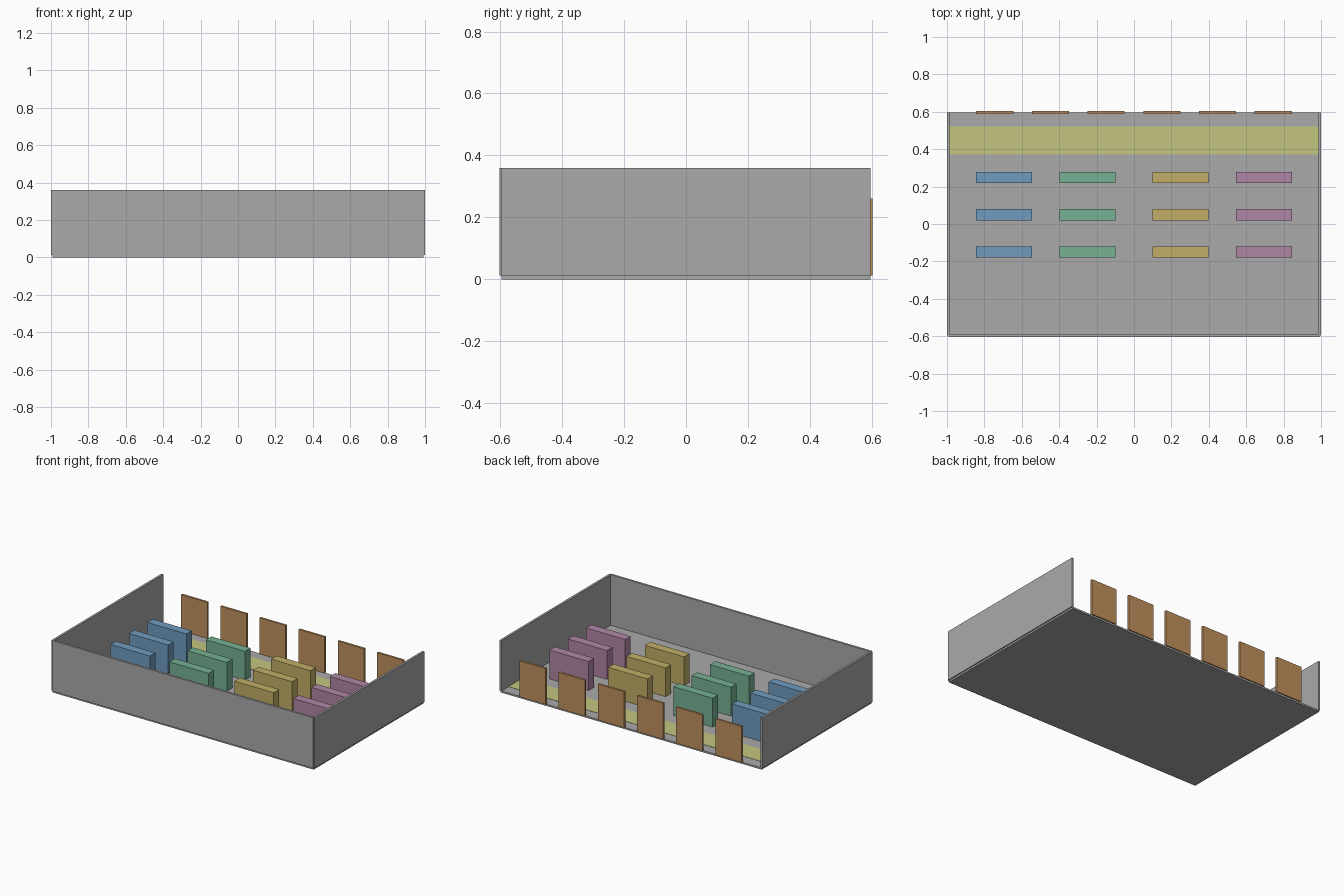
import bpy

cube = bpy.data.objects.get("Cube")
if cube:
    bpy.data.objects.remove(cube, do_unlink=True)

U = 2 / 40.3        # one plan unit; the floor is 40 by 24 of them
SLAB = 0.012        # floor thickness


def material(name, rgb):
    m = bpy.data.materials.new(name)
    m.use_nodes = True
    m.diffuse_color = (*rgb, 1)
    m.node_tree.nodes["Principled BSDF"].inputs["Base Color"].default_value = (*rgb, 1)
    return m


def box(name, x, y, size, mat, base=SLAB):
    """Box centred on plan position x, y (plan units), standing at height base."""
    sx, sy, sz = (s * U for s in size)
    bpy.ops.mesh.primitive_cube_add(size=1, location=(x * U, y * U, base + sz / 2))
    ob = bpy.context.object
    ob.name = name
    ob.scale = (sx, sy, sz)
    bpy.ops.object.transform_apply(location=False, rotation=False, scale=True)
    ob.data.materials.append(mat)
    return ob


grey = material("concrete grey", (0.4, 0.4, 0.4))
yellow = material("lane yellow", (0.56, 0.56, 0.22))
brown = material("door brown", (0.52, 0.28, 0.11))
rack_colours = {
    "blue": material("rack blue", (0.16, 0.33, 0.52)),
    "green": material("rack green", (0.18, 0.44, 0.29)),
    "gold": material("rack gold", (0.54, 0.43, 0.14)),
    "pink": material("rack pink", (0.44, 0.24, 0.38)),
}

# Floor slab and three walls, open at the back
box("floor", 0, 0, (40, 24, SLAB / U), grey, base=0)
box("front_wall", 0, -12, (40, 0.3, 7), grey)
for side, x in (("right", -20), ("left", 20)):
    box(side + "_wall", x, 0, (0.3, 24, 7), grey)

# Painted lane along the open side
box("painted_lane", 0, 9, (39.7, 3, 0.04), yellow)

# Row of loading doors
for i in range(6):
    box(f"door_{i + 1}", -15 + 6 * i, 12, (4, 0.3, 5), brown)

# Storage racks: one colour per column, three rows
for (colour, mat), x in zip(rack_colours.items(), (-14, -5, 5, 14)):
    for row, y in enumerate((5, 1, -3)):
        box(f"{colour}_rack_{row + 1}", x, y, (6, 1.2, 4), mat)
